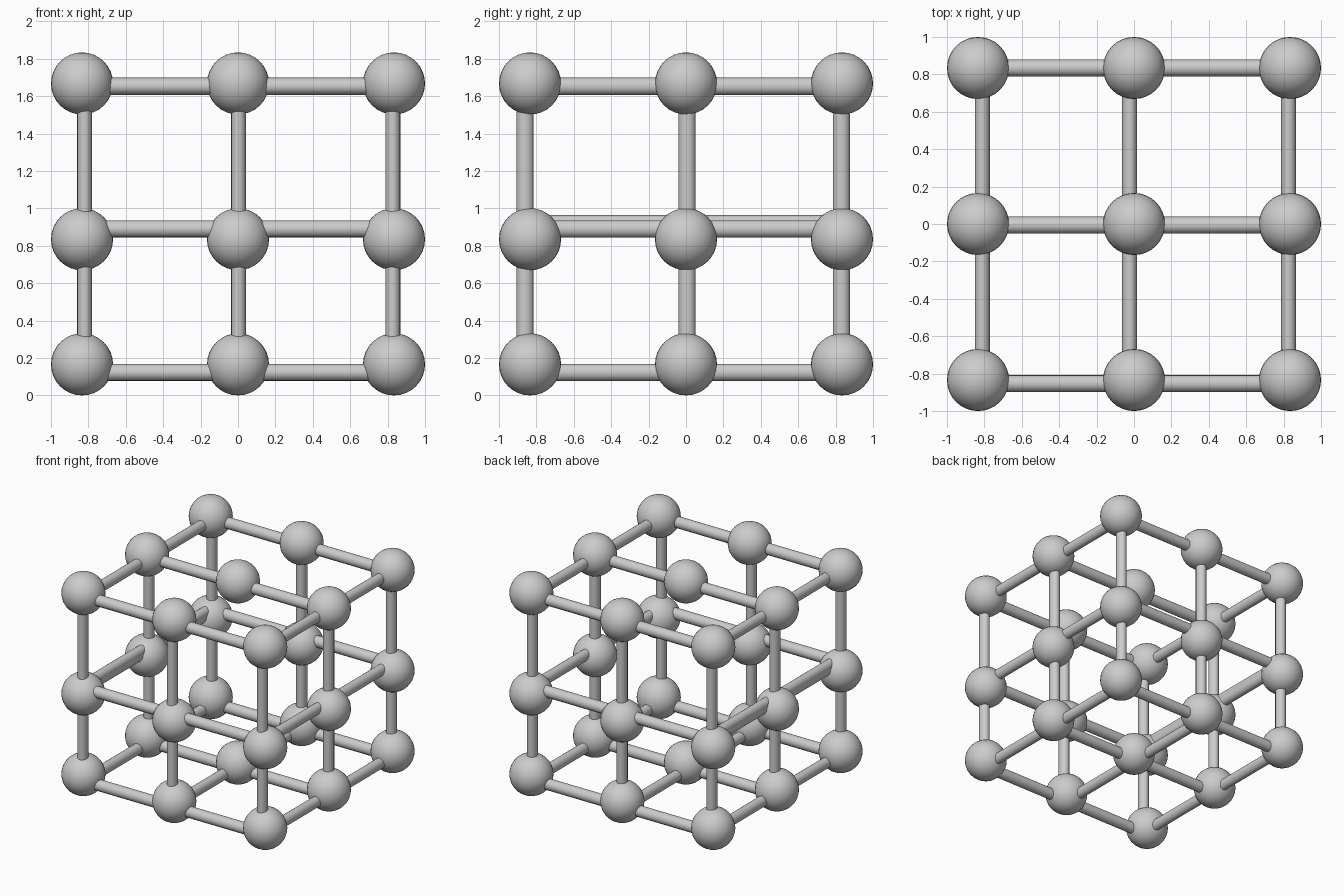
import bpy
from math import pi

if "Cube" in bpy.data.objects:
    bpy.data.objects.remove(bpy.data.objects["Cube"])

P = 0.834            # grid spacing of the joints
R = 0.166            # joint radius
LEVELS = [0.166, 0.835, 1.668]
STEPS = [-P, 0.0, P]


def finish(name):
    ob = bpy.context.object
    ob.name = name
    bpy.ops.object.shade_smooth_by_angle()
    return ob


def ball(x, y, z):
    bpy.ops.mesh.primitive_uv_sphere_add(segments=32, ring_count=16, radius=R, location=(x, y, z))
    finish("joint_ball")


def rod(name, axis, loc, length, rx=0.0455, ry=0.0455):
    rot = {"x": (0, pi / 2, 0), "y": (pi / 2, 0, 0), "z": (0, 0, 0)}[axis]
    bpy.ops.mesh.primitive_cylinder_add(vertices=16, radius=1, depth=1, location=loc, rotation=rot)
    ob = finish(name)
    ob.scale = (rx, ry, length)


# Joint balls: 3 x 3 x 3 grid with an empty centre
for x in STEPS:
    for y in STEPS:
        for k, z in enumerate(LEVELS):
            if not (k == 1 and x == 0 and y == 0):
                ball(x, y, z)

# Rods sit slightly off the ball centres
ROW_Y = [-0.853, -0.006, 0.834]
COL_X = [-0.811, -0.023, 0.827]
ROD_Z = [0.123, 0.89, 1.653]
for k, z in enumerate(ROD_Z):
    # Side-to-side rods
    for j, y in enumerate(ROW_Y):
        if not (k == 1 and j == 1):
            rod("cross_rod", "x", (0, y, z), 2 * P)
    # Front-to-back rods; the middle one only on the bottom level
    for i, x in enumerate(COL_X):
        if i != 1 or k == 0:
            rod("depth_rod", "y", (x, 0, z), 2 * P, rx=0.04)

# Second rod overlapping on the left of the middle level
rod("depth_rod_extra", "y", (COL_X[0], 0, 0.918), 2 * P, rx=0.04)

# Upright rods around the perimeter
UP_X = [-0.82, 0.003, 0.828]
UP_Y = [-0.86, 0.006, 0.831]
height = LEVELS[2] - LEVELS[0]
for i, x in enumerate(UP_X):
    for j, y in enumerate(UP_Y):
        if not (i == 1 and j == 1):
            rod("upright_rod", "z", (x, y, LEVELS[0] + height / 2), height, rx=0.04)
